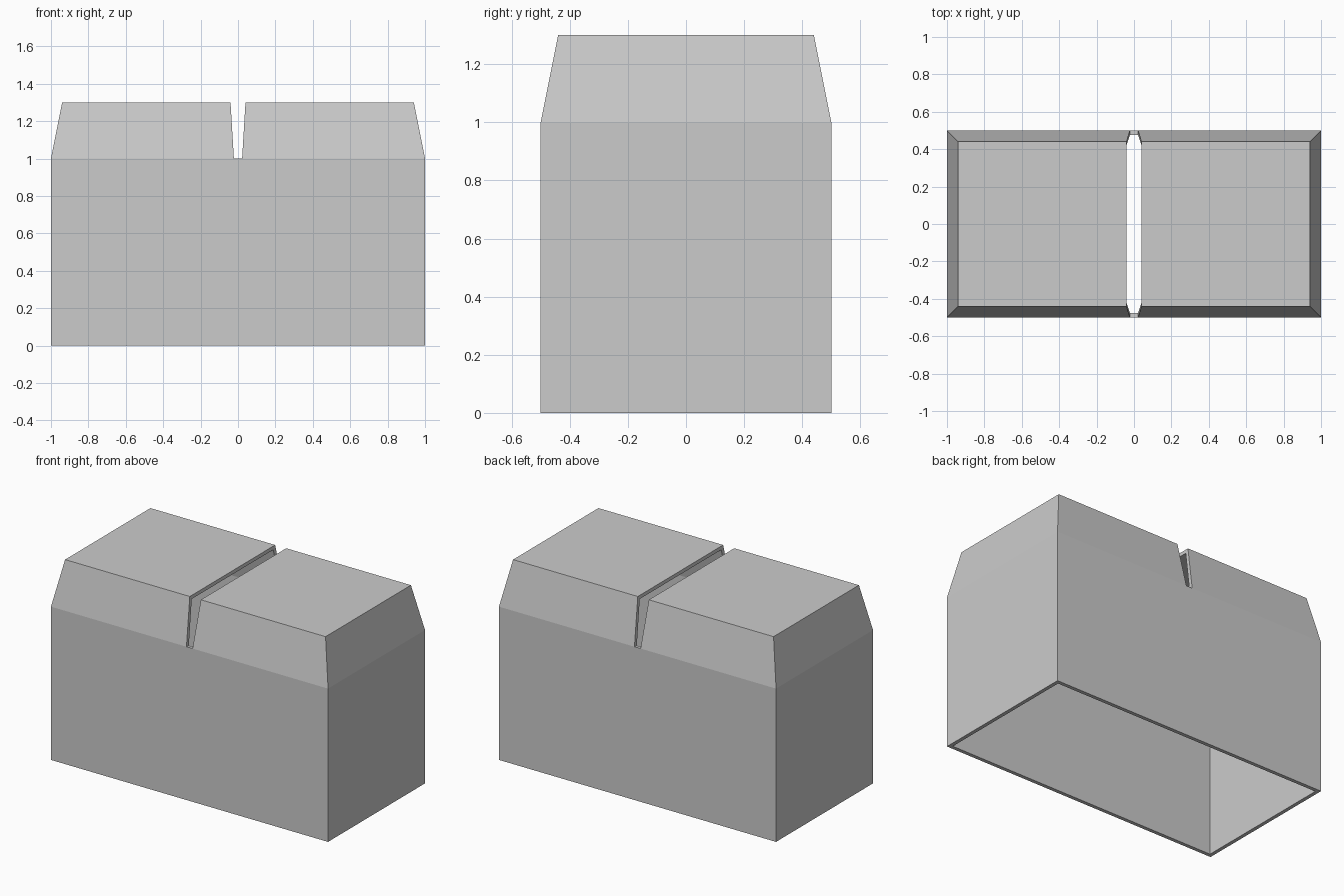
import bpy, bmesh

if "Cube" in bpy.data.objects:
    bpy.data.objects.remove(bpy.data.objects["Cube"])

WALL = 0.024

# Left half of the shell: open at the bottom and along the slot
bm = bmesh.new()

def ring(inner, outer, depth, z):
    pts = [(-inner, -depth), (-outer, -depth), (-outer, depth), (-inner, depth)]
    return [bm.verts.new((x, y, z)) for x, y in pts]

base = ring(0, 1, 0.5, 0)
shoulder = ring(0.022, 1, 0.5, 1)
top = ring(0.04, 0.94, 0.44, 1.3)
mid_front = bm.verts.new((0, -0.5, 1))
mid_back = bm.verts.new((0, 0.5, 1))

# Straight lower walls
bm.faces.new([mid_front, shoulder[0], shoulder[1], base[1], base[0]])
bm.faces.new([shoulder[1], shoulder[2], base[2], base[1]])
bm.faces.new([shoulder[2], shoulder[3], mid_back, base[3], base[2]])
# Sloped upper walls and lid
for i in range(3):
    bm.faces.new([top[i], top[i + 1], shoulder[i + 1], shoulder[i]])
bm.faces.new(top[::-1])

bm.normal_update()
if bm.faces[:][-1].normal.z < 0:
    bmesh.ops.reverse_faces(bm, faces=[bm.faces[:][-1]])
bmesh.ops.recalc_face_normals(bm, faces=bm.faces[:])
# Lid must face up so the wall thickens inward
bm.normal_update()
lid = max(bm.faces, key=lambda f: f.calc_center_median().z)
if lid.normal.z < 0:
    bmesh.ops.reverse_faces(bm, faces=bm.faces[:])

mesh = bpy.data.meshes.new("hollow_cover")
bm.to_mesh(mesh)
bm.free()
cover = bpy.data.objects.new("hollow_cover", mesh)
bpy.context.collection.objects.link(cover)

# Mirror to the right half, then give the shell its thickness
mirror = cover.modifiers.new("mirror", 'MIRROR')
mirror.use_axis[0] = True
mirror.use_clip = False
mirror.merge_threshold = 0.001
shell = cover.modifiers.new("shell", 'SOLIDIFY')
shell.thickness = WALL
shell.offset = -1
shell.use_even_offset = True
